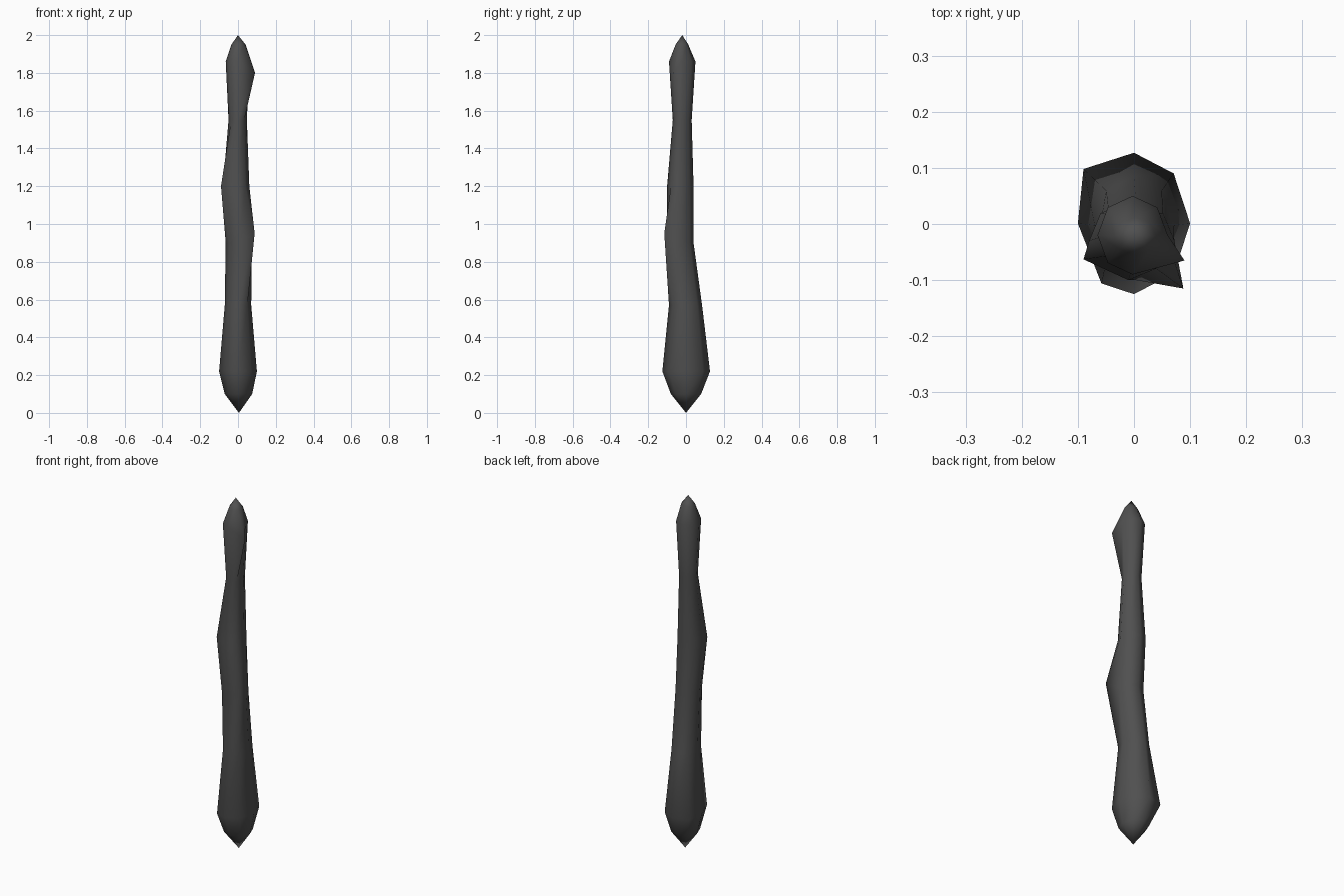
import bpy, bmesh, math

if "Cube" in bpy.data.objects:
    bpy.data.objects.remove(bpy.data.objects["Cube"])

SIDES = 8

# Rings: z, x min, x max, y min, y max
rings = [
    (0.10, -0.07, 0.075, -0.08, 0.08),
    (0.22, -0.10, 0.10, -0.125, 0.127),
    (0.57, -0.07, 0.07, -0.09, 0.085),
    (0.90, -0.065, 0.072, -0.10, 0.04),
    (1.20, -0.08, 0.06, -0.10, 0.04),
    (1.55, -0.05, 0.047, -0.07, 0.03),
    (1.86, -0.065, 0.06, -0.09, 0.05),
    (1.95, -0.035, 0.04, -0.055, 0.012),
]
# Knots: (ring, corner) pulled out to a point; corners run anticlockwise from +x
knots = {
    (1, 3): (-0.09, 0.098, 0.22),
    (1, 5): (-0.058, -0.106, 0.22),
    (3, 7): (0.088, -0.115, 0.95),
    (4, 5): (-0.09, -0.063, 1.20),
    (6, 7): (0.09, -0.065, 1.80),
}

bm = bmesh.new()
loops = []
for i, (z, x0, x1, y0, y1) in enumerate(rings):
    loop = []
    for j in range(SIDES):
        a = 2 * math.pi * j / SIDES
        co = ((x0 + x1) / 2 + (x1 - x0) / 2 * math.cos(a),
              (y0 + y1) / 2 + (y1 - y0) / 2 * math.sin(a), z)
        loop.append(bm.verts.new(knots.get((i, j), co)))
    loops.append(loop)

# Skin between rings, then close both ends to a point
bottom = bm.verts.new((0.005, 0.0, 0.0))
top = bm.verts.new((0.0, -0.02, 2.0))
for j in range(SIDES):
    k = (j + 1) % SIDES
    for lo, hi in zip(loops, loops[1:]):
        bm.faces.new((lo[j], lo[k], hi[k], hi[j]))
    bm.faces.new((bottom, loops[0][k], loops[0][j]))
    bm.faces.new((top, loops[-1][j], loops[-1][k]))
for f in bm.faces:
    f.smooth = True

mesh = bpy.data.meshes.new("wooden_stick")
bm.to_mesh(mesh)
bm.free()
stick = bpy.data.objects.new("wooden_stick", mesh)
bpy.context.collection.objects.link(stick)

mat = bpy.data.materials.new("dark_grey")
mat.diffuse_color = (0.08, 0.08, 0.08, 1)
mat.use_nodes = True
mat.node_tree.nodes["Principled BSDF"].inputs["Base Color"].default_value = mat.diffuse_color
mesh.materials.append(mat)
